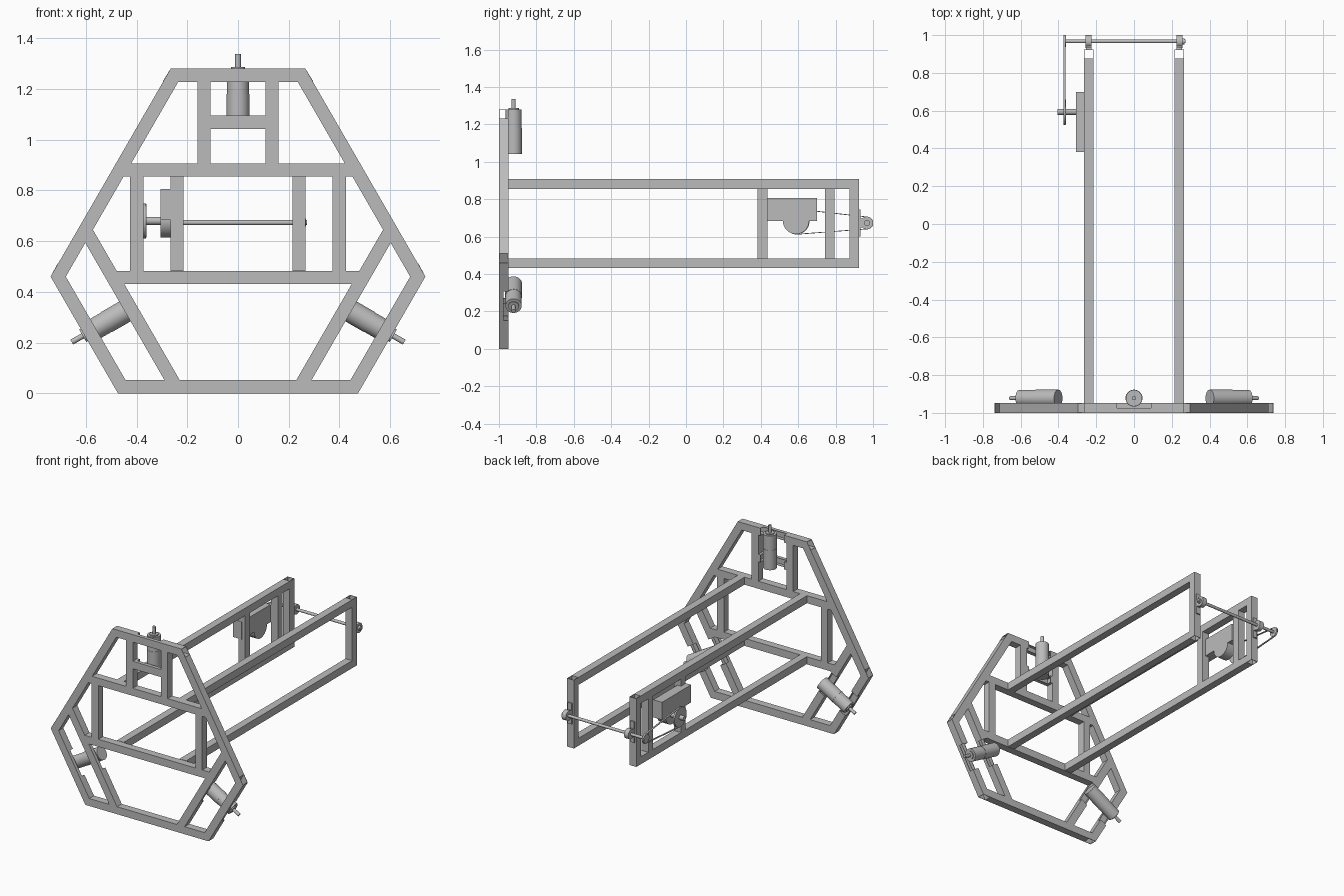
import bpy, bmesh, math
from mathutils import Vector, Matrix

old = bpy.data.objects.get("Cube")
if old:
    bpy.data.objects.remove(old, do_unlink=True)

grey = bpy.data.materials.new("plain_grey")
grey.use_nodes = True
colour = (0.5, 0.5, 0.5, 1)
grey.diffuse_color = colour
grey.node_tree.nodes["Principled BSDF"].inputs["Base Color"].default_value = colour

T = 0.052            # beam thickness
ZC = 0.58            # centre of the three-fold front frame
Y0, Y1 = -1.0, -1.0 + T
D_SHORT, D_LONG = 0.70, 0.58
D_IN = 0.463         # inner side of the motor cross beams
S60 = math.sin(math.radians(60))


def finish(name, bm, smooth=False):
    bmesh.ops.recalc_face_normals(bm, faces=bm.faces)
    mesh = bpy.data.meshes.new(name)
    bm.to_mesh(mesh)
    bm.free()
    mesh.materials.append(grey)
    ob = bpy.data.objects.new(name, mesh)
    bpy.context.collection.objects.link(ob)
    if smooth:
        bpy.ops.object.select_all(action='DESELECT')
        ob.select_set(True)
        bpy.context.view_layer.objects.active = ob
        bpy.ops.object.shade_smooth_by_angle(angle=math.radians(35))
    return ob


def tube(name, quad, place, lo, hi):
    """Hollow square tube, open where the quad's second and fourth edges are."""
    bm = bmesh.new()
    a = [bm.verts.new(place(u, v, lo)) for u, v in quad]
    b = [bm.verts.new(place(u, v, hi)) for u, v in quad]
    bm.faces.new(a)
    bm.faces.new(b)
    for i, j in ((0, 1), (2, 3)):
        bm.faces.new((a[i], a[j], b[j], b[i]))
    ob = finish(name, bm)
    wall = ob.modifiers.new("wall", 'SOLIDIFY')
    wall.thickness = 0.004
    wall.offset = -1
    return ob


def box(name, lo, hi):
    bm = bmesh.new()
    lo, hi = Vector(lo), Vector(hi)
    m = Matrix.Translation((lo + hi) / 2) @ Matrix.Diagonal((*(hi - lo), 1))
    bmesh.ops.create_cube(bm, size=1, matrix=m)
    return finish(name, bm)


def rod(name, p, q, r, sides=32):
    p, q = Vector(p), Vector(q)
    axis = q - p
    m = Matrix.Translation((p + q) / 2) @ axis.to_track_quat('Z', 'Y').to_matrix().to_4x4()
    bm = bmesh.new()
    bmesh.ops.create_cone(bm, cap_ends=True, segments=sides, radius1=r, radius2=r,
                          depth=axis.length, matrix=m)
    return finish(name, bm, True)


def sector(angle):
    """Placement in the front frame, turned about its centre."""
    c, s = math.cos(angle), math.sin(angle)
    return lambda u, d, y: Vector((u * c - d * s, y, ZC + u * s + d * c))


def band(half, lo, hi):
    """Symmetric beam outline whose half width depends on height."""
    return [(-half(lo), lo), (half(lo), lo), (half(hi), hi), (-half(hi), hi)]


def to_long(d):      # inner face of the long edges
    return (D_LONG - T - 0.5 * d) / S60


def to_outline(d):   # outer face of the long edges
    return (D_LONG - 0.5 * d) / S60


def to_short(d):     # inner face of the short edges, seen from a long edge
    return (D_SHORT - T - 0.5 * d) / S60


# Front frame: three identical sectors with a motor each
for name, deg in (("top", 0), ("right", 120), ("left", 240)):
    at = sector(math.radians(deg))
    back = sector(math.radians(deg + 180))
    short = tube(name + "_short_beam", band(to_outline, D_SHORT - T, D_SHORT), at, Y0, Y1)
    tube(name + "_opposite_long_beam", band(to_short, D_LONG - T, D_LONG), back, Y0, Y1)
    half = (lambda d: 0.108) if deg == 0 else to_long
    cross = tube(name + "_motor_beam", band(half, D_IN, D_IN + T), at, Y0, Y1)

    # Pocket that seats the motor in its two beams
    bm = bmesh.new()
    vs = [bm.verts.new(at(u, d, y)) for u in (-0.09, 0.09) for d in (0.44, 0.73)
          for y in (-0.975, -0.86)]
    bmesh.ops.convex_hull(bm, input=vs)
    cutter = finish(name + "_pocket_cutter", bm)
    cutter.hide_render = True
    cutter.hide_viewport = True
    cutter.display_type = 'WIRE'
    for beam in (short, cross):
        cut = beam.modifiers.new("pocket", 'BOOLEAN')
        cut.operation = 'DIFFERENCE'
        cut.solver = 'EXACT'
        cut.object = cutter

    ym = -0.922
    rod(name + "_motor", at(0, D_IN, ym), at(0, 0.60, ym), 0.045)
    rod(name + "_motor_gearhead", at(0, 0.60, ym), at(0, 0.70, ym), 0.0435)
    rod(name + "_motor_boss", at(0, 0.70, ym), at(0, 0.707, ym), 0.028)
    rod(name + "_motor_shaft", at(0, 0.70, ym), at(0, 0.757, ym), 0.011, 20)

# Inner members of the front frame
flat = sector(0)
tube("upper_cross_beam", band(to_long, 0.855 - ZC, 0.907 - ZC), flat, Y0, Y1)
tube("lower_cross_beam", band(lambda d: (D_IN + 0.5 * d) / S60, 0.43 - ZC, 0.482 - ZC),
     flat, Y0, Y1)
for side, s in (("right", -1), ("left", 1)):
    for part, x, lo, hi in (("motor_post", 0.134, 0.907, 1.228), ("side_post", 0.399, 0.482, 0.855)):
        x0, x1 = s * x - T / 2, s * x + T / 2
        tube(f"{side}_{part}", [(x0, lo - ZC), (x0, hi - ZC), (x1, hi - ZC), (x1, lo - ZC)],
             flat, Y0, Y1)


# Long side frames running backwards
def lengthwise(y, z, x):
    return Vector((x, y, z))


def post(name, y, lo, hi, x):
    tube(name, [(y, lo), (y, hi), (y + T, hi), (y + T, lo)], lengthwise, x - T / 2, x + T / 2)


for side, s in (("right", -1), ("left", 1)):
    x = 0.24 * s
    for level, z in (("lower", 0.432), ("upper", 0.855)):
        tube(f"{side}_{level}_rail", [(Y1, z), (0.873, z), (0.873, z + T), (Y1, z + T)],
             lengthwise, x - T / 2, x + T / 2)
    post(side + "_end_post", 0.873, 0.432, 0.907, x)

    # Axle bearings on the end posts
    box(side + "_bearing_plate", (x - 0.015, 0.925, 0.60), (x + 0.015, 0.934, 0.745))
    box(side + "_bearing_neck", (x - 0.015, 0.93, 0.648), (x + 0.015, 0.967, 0.698))
    rod(side + "_bearing", (x - 0.016, 0.966, 0.673), (x + 0.016, 0.966, 0.673), 0.034)

# Drive unit on the right side frame
post("drive_front_post", 0.383, 0.484, 0.855, -0.24)
post("drive_back_post", 0.742, 0.484, 0.855, -0.24)
box("drive_housing", (-0.306, 0.381, 0.684), (-0.238, 0.70, 0.806))
rod("drive_motor", (-0.306, 0.588, 0.684), (-0.238, 0.588, 0.684), 0.07, 48)
rod("drive_shaft", (-0.405, 0.594, 0.68), (-0.30, 0.594, 0.68), 0.016, 24)
rod("drive_pulley", (-0.374, 0.594, 0.68), (-0.361, 0.594, 0.68), 0.066, 48)

# Rear axle and its pulley
rod("rear_axle", (-0.372, 0.967, 0.673), (0.273, 0.967, 0.673), 0.01, 20)
rod("axle_collar", (0.256, 0.967, 0.673), (0.268, 0.967, 0.673), 0.016, 20)
rod("axle_pulley", (-0.374, 0.967, 0.673), (-0.361, 0.967, 0.673), 0.031)

# Belt wrapped around both pulleys
tilt = math.asin((0.066 - 0.031) / 0.373)
loop = []
for cy, cz, r, start, sweep in ((0.967, 0.673, 0.032, -math.pi / 2 + tilt, math.pi - 2 * tilt),
                                (0.594, 0.68, 0.067, math.pi / 2 - tilt, math.pi + 2 * tilt)):
    for i in range(25):
        a = start + sweep * i / 24
        loop.append((cy + r * math.cos(a), cz + r * math.sin(a)))
bm = bmesh.new()
rims = [[bm.verts.new((x, y, z)) for y, z in loop] for x in (-0.373, -0.362)]
for i in range(len(loop)):
    j = (i + 1) % len(loop)
    bm.faces.new((rims[0][i], rims[0][j], rims[1][j], rims[1][i]))
belt = finish("drive_belt", bm, True)
thick = belt.modifiers.new("thickness", 'SOLIDIFY')
thick.thickness = 0.004
thick.offset = 0
